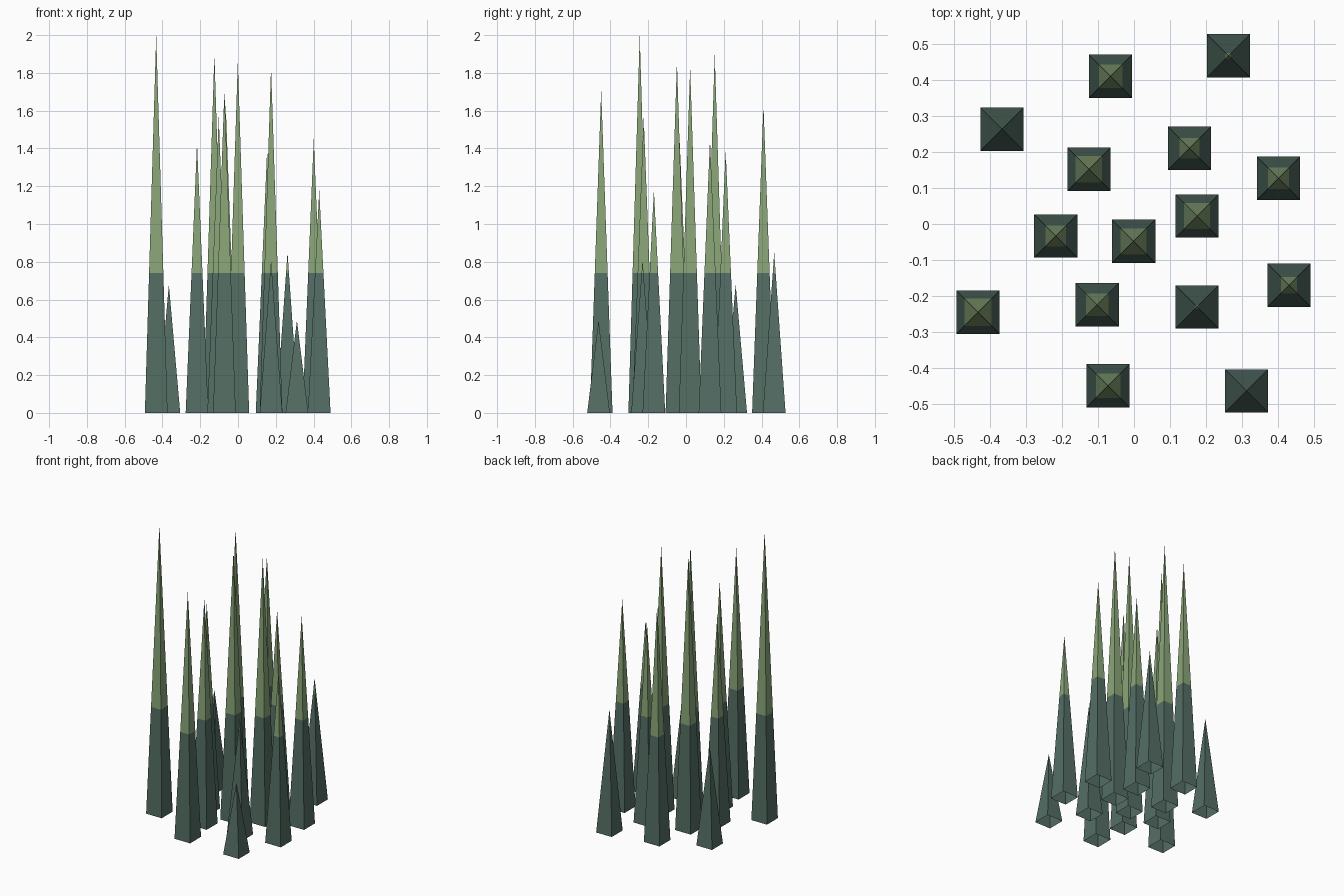
import bpy, bmesh

if "Cube" in bpy.data.objects:
    bpy.data.objects.remove(bpy.data.objects["Cube"])

HALF = 0.06      # half width of every spike's base
SPLIT = 0.74     # height where the colour changes


def material(name, rgb):
    m = bpy.data.materials.new(name)
    m.diffuse_color = (*rgb, 1.0)
    m.use_nodes = True
    m.node_tree.nodes["Principled BSDF"].inputs["Base Color"].default_value = m.diffuse_color
    return m


dark = material("dark_green", (0.089, 0.156, 0.127))
light = material("light_green", (0.254, 0.381, 0.188))


def spike(name, x, y, height):
    # slim four-sided pyramid, open underneath
    bm = bmesh.new()
    bmesh.ops.create_cone(bm, cap_ends=False, segments=4, radius1=HALF * 2 ** 0.5,
                          radius2=0, depth=height)
    bmesh.ops.remove_doubles(bm, verts=bm.verts, dist=1e-5)
    bmesh.ops.translate(bm, verts=bm.verts, vec=(0, 0, height / 2))
    # square the base to the axes
    corners = [v for v in bm.verts if v.co.z < 0.01]
    if min(abs(v.co.x) for v in corners) < 0.01:
        for v in corners:
            a, b = v.co.x, v.co.y
            v.co.x, v.co.y = (a - b) * 0.5 ** 0.5, (a + b) * 0.5 ** 0.5
    # cut the band line and colour by height
    bmesh.ops.bisect_plane(bm, geom=bm.verts[:] + bm.edges[:] + bm.faces[:],
                           plane_co=(0, 0, SPLIT), plane_no=(0, 0, 1))
    for f in bm.faces:
        f.material_index = int(f.calc_center_median().z > SPLIT)
    bmesh.ops.recalc_face_normals(bm, faces=bm.faces)
    me = bpy.data.meshes.new(name)
    bm.to_mesh(me)
    bm.free()
    me.materials.append(dark)
    me.materials.append(light)
    ob = bpy.data.objects.new(name, me)
    ob.location = (x, y, 0)
    bpy.context.collection.objects.link(ob)


# x, y, height of each grass spike
spikes = [
    (-0.065, 0.41, 1.63), (0.262, 0.467, 0.85), (-0.366, 0.263, 0.68),
    (0.154, 0.21, 1.39), (-0.125, 0.152, 1.90), (0.401, 0.127, 1.45),
    (-0.217, -0.033, 1.43), (-0.001, -0.048, 1.86), (0.175, 0.022, 1.83),
    (-0.433, -0.245, 2.0), (-0.102, -0.224, 1.57), (0.175, -0.23, 0.81),
    (0.43, -0.17, 1.18), (-0.072, -0.449, 1.71), (0.312, -0.463, 0.49),
]
for i, (x, y, h) in enumerate(spikes):
    spike(f"grass_spike_{i + 1}", x, y, h)
